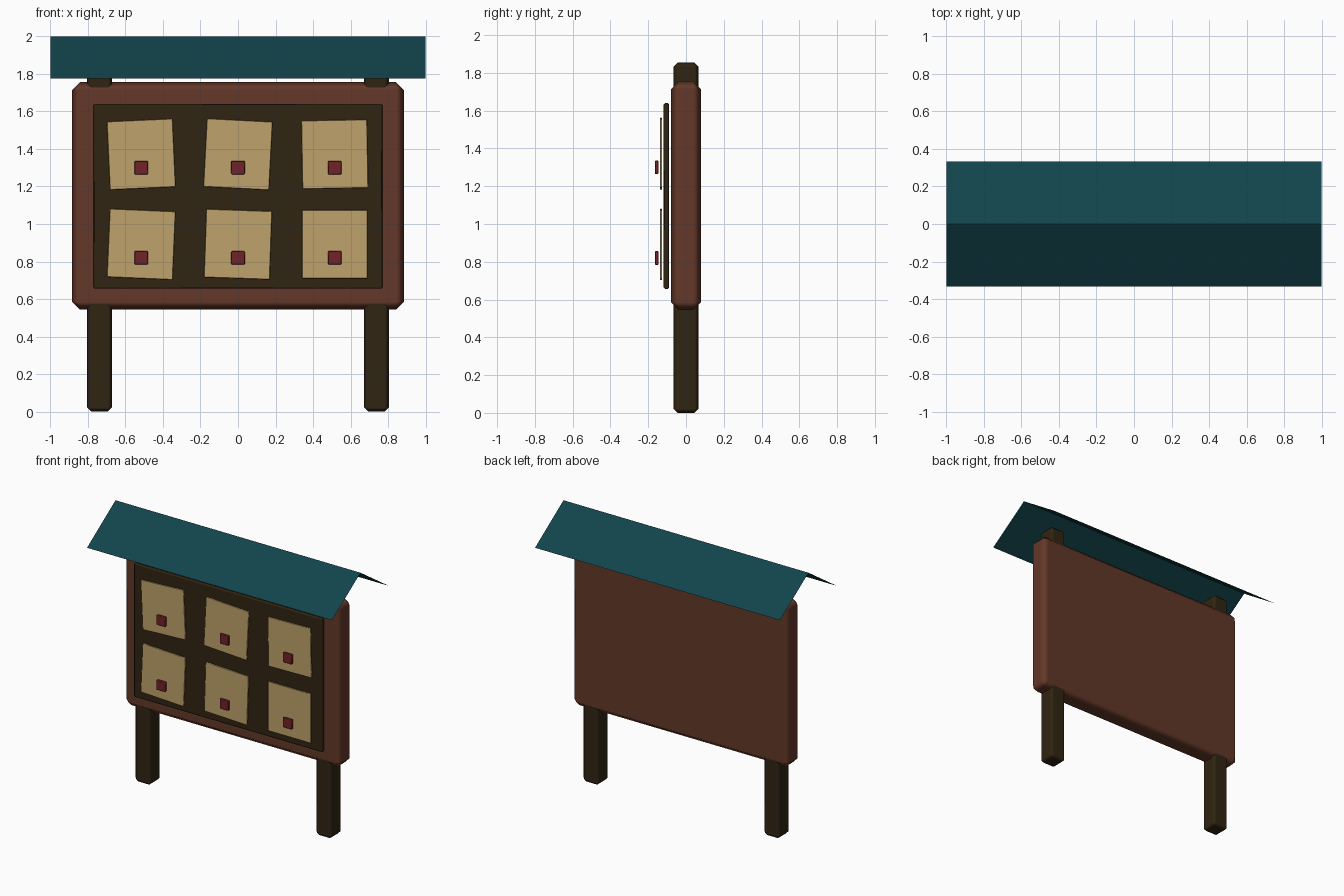
import bpy, bmesh, math

if "Cube" in bpy.data.objects:
    bpy.data.objects.remove(bpy.data.objects["Cube"])


def material(name, rgb):
    m = bpy.data.materials.new(name)
    m.diffuse_color = (*rgb, 1)
    m.use_nodes = True
    m.node_tree.nodes["Principled BSDF"].inputs["Base Color"].default_value = m.diffuse_color
    return m


TEAL = material("teal_roof", (0.006, 0.058, 0.070))
BROWN = material("red_brown_wood", (0.125, 0.040, 0.021))
DARK = material("dark_wood", (0.030, 0.018, 0.006))
PAPER = material("tan_paper", (0.52, 0.36, 0.145))
RED = material("dark_red", (0.165, 0.016, 0.021))


def add(name, bm, mat):
    mesh = bpy.data.meshes.new(name)
    bm.to_mesh(mesh)
    bm.free()
    mesh.materials.append(mat)
    ob = bpy.data.objects.new(name, mesh)
    bpy.context.collection.objects.link(ob)
    return ob


def box(name, centre, size, mat, bevel, tilt=0):
    """Box with one chamfer on every edge, tilted in the front plane."""
    bm = bmesh.new()
    bmesh.ops.create_cube(bm, size=1)
    bmesh.ops.scale(bm, vec=size, verts=bm.verts)
    ob = add(name, bm, mat)
    ob.location = centre
    ob.rotation_euler.y = -math.radians(tilt)
    for f in ob.data.polygons:
        f.use_smooth = True
    mod = ob.modifiers.new("chamfer", "BEVEL")
    mod.width = bevel
    mod.segments = 1
    mod.limit_method = 'NONE'
    mod.harden_normals = True
    return ob


# Posts
for side, x in (("left", -0.738), ("right", 0.738)):
    box(f"{side}_post", (x, 0, 0.927), (0.132, 0.132, 1.854), DARK, 0.022)

# Board and the dark pinning panel in front of it
box("board", (0, 0, 1.15), (1.772, 0.16, 1.212), BROWN, 0.043)
box("pin_panel", (0, -0.104, 1.148), (1.54, 0.028, 0.986), DARK, 0.008)

# Notices, each slightly crooked, with a square pin
tilts = ((2.6, -3.0, 1.0), (-2.5, -2.0, 0.0))
for row, z in enumerate((1.372, 0.892)):
    for col, x in enumerate((-0.516, 0, 0.516)):
        n = row * 3 + col + 1
        box(f"notice_{n}", (x, -0.132, z), (0.35, 0.012, 0.364), PAPER,
            0.003, tilts[row][col])
        box(f"pin_{n}", (x, -0.155, z - 0.072), (0.072, 0.02, 0.072), RED, 0.004)

# Gable roof: two thin sheets meeting at the ridge
bm = bmesh.new()
rows = [[bm.verts.new((x, y, z)) for x in (-1, 1)]
        for y, z in ((-0.332, 1.776), (0, 2.0), (0.332, 1.776))]
for a, b in zip(rows, rows[1:]):
    bm.faces.new((a[0], a[1], b[1], b[0]))
add("roof", bm, TEAL)
